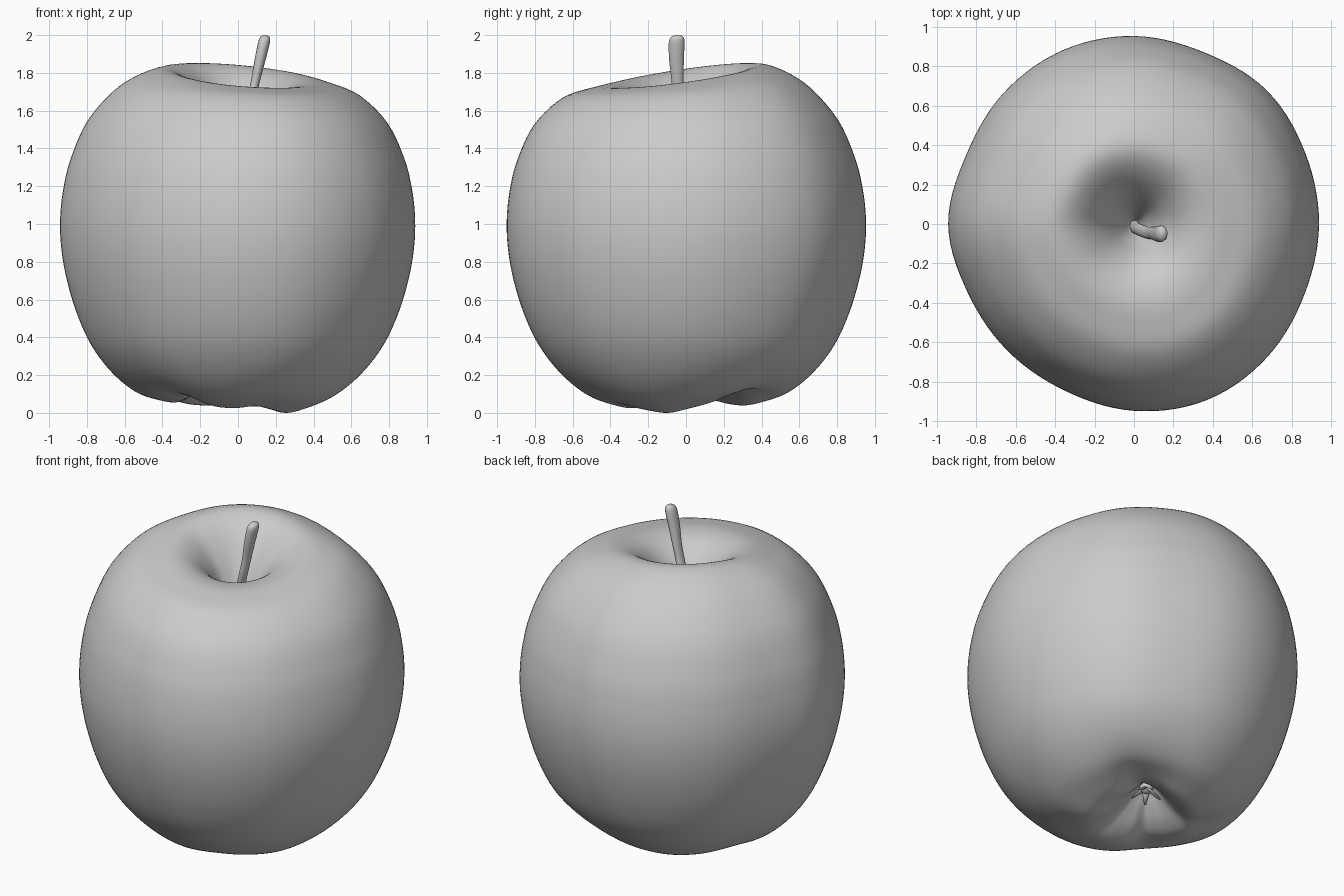
import bpy, bmesh, math
from mathutils import Vector, Matrix

if "Cube" in bpy.data.objects:
    bpy.data.objects.remove(bpy.data.objects["Cube"])


def spline(pts, t, loop=False):
    """Catmull-Rom value at parameter t (in points)."""
    n, i = len(pts), math.floor(t)
    f = t - i
    pick = (lambda k: pts[k % n]) if loop else (lambda k: pts[min(max(k, 0), n - 1)])
    a, b, c, d = (Vector(pick(i + k)) for k in (-1, 0, 1, 2))
    return b + 0.5 * f * ((c - a) + f * ((2 * a - 5 * b + 4 * c - d) + f * (3 * (b - c) + d - a)))


def mesh_object(name, bm):
    bmesh.ops.recalc_face_normals(bm, faces=bm.faces)
    me = bpy.data.meshes.new(name)
    bm.to_mesh(me)
    bm.free()
    for p in me.polygons:
        p.use_smooth = True
    ob = bpy.data.objects.new(name, me)
    bpy.context.collection.objects.link(ob)
    return ob


# Half profile: radius factor, height, weight of bottom lobes, weight of top tilt
PROFILE = [
    (0, .25, .1, 0), (.05, .24, .15, 0), (.12, .15, .45, 0), (.21, .05, .85, 0),
    (.31, 0, 1, 0), (.42, .02, .85, 0), (.56, .085, .5, 0), (.70, .205, .2, 0),
    (.82, .36, 0, 0), (.905, .53, 0, 0), (.963, .71, 0, 0), (.993, .87, 0, 0),
    (1, 1.02, 0, 0), (.983, 1.18, 0, 0), (.940, 1.345, 0, .05), (.845, 1.54, 0, .2),
    (.69, 1.695, 0, .5), (.53, 1.767, 0, .9), (.40, 1.785, 0, 1),
    (.28, 1.738, 0, .7), (.17, 1.63, 0, .3), (.08, 1.48, 0, .05),
    (.03, 1.38, 0, 0), (0, 1.36, 0, 0)]
# Outline radius and bottom rim height every 22.5 degrees from +x
AROUND = [
    (.938, .035), (.940, .07), (.955, .13), (.940, .11), (.953, .07), (.952, .05),
    (.937, .055), (.920, .075), (.942, .065), (.912, .08), (.908, .10), (.915, .05),
    (.947, .035), (.966, .045), (.955, .025), (.935, .01)]

# Apple body
SEG, SUB = 112, 5
bm = bmesh.new()
rings = []
steps = (len(PROFILE) - 1) * SUB
for j in range(steps + 1):
    r, z, wb, wt = spline(PROFILE, j / SUB)
    sink = max(0, 1 - r) ** 2
    cx, cy = (-.06 * sink, .05 * sink) if z < 0.9 else (0, -.01 * sink)
    ring = []
    for i in range(1 if j in (0, steps) else SEG):
        a = 2 * math.pi * i / SEG
        rad, low = spline(AROUND, 16 * i / SEG, True)
        tilt = .055 * math.sin(a) - .035 * math.cos(a)
        ring.append(bm.verts.new((cx + r * rad * math.cos(a), cy + r * rad * math.sin(a),
                                  z + wb * low + wt * tilt)))
    rings.append(ring)
for lo, hi in zip(rings, rings[1:]):
    for i in range(SEG):
        k = (i + 1) % SEG
        quad = [lo[i % len(lo)], lo[k % len(lo)], hi[k % len(hi)], hi[i % len(hi)]]
        bm.faces.new(list(dict.fromkeys(quad)))
base = min(v.co.z for v in bm.verts)
for v in bm.verts:
    v.co.z -= base * max(0, 1 - v.co.z)
mesh_object("apple_body", bm)

# Stem: swept oval, thicker towards the tip
PATH = [(0, -.01, 1.33, .030), (.02, -.025, 1.48, .026), (.07, -.045, 1.66, .026),
        (.093, -.045, 1.76, .027), (.115, -.05, 1.86, .032), (.135, -.05, 1.95, .035),
        (.142, -.047, 1.985, .030), (.143, -.042, 2.0, .014)]
bm = bmesh.new()
tube = []
for j in range((len(PATH) - 1) * 4 + 1):
    x, y, z, r = spline(PATH, j / 4)
    tube.append([bm.verts.new((x + .9 * r * math.cos(a), y + 1.2 * r * math.sin(a), min(z, 2)))
                 for a in (2 * math.pi * i / 16 for i in range(16))])
for lo, hi in zip(tube, tube[1:]):
    for i in range(16):
        bm.faces.new((lo[i], lo[i - 1], hi[i - 1], hi[i]))
bm.faces.new(tube[0])
bm.faces.new(tube[-1])
mesh_object("stem", bm)

# Calyx: five dried sepals around a small bud in the bottom hollow
bm = bmesh.new()
centre = Matrix.Translation((-.055, .045, .24))
bmesh.ops.create_uvsphere(bm, u_segments=12, v_segments=8, radius=.04, matrix=centre)
for k in range(5):
    turn = Matrix.Rotation(math.radians(72 * k + 20), 4, 'Z')
    lean = Matrix.Rotation(math.radians(125 + 12 * (k % 2)), 4, 'Y')
    bmesh.ops.create_cone(bm, cap_ends=True, segments=8, radius1=.03, radius2=.006, depth=.11,
                          matrix=centre @ turn @ lean @ Matrix.Translation((0, 0, .05))
                          @ Matrix.Diagonal((.4, 1, 1, 1)))
mesh_object("calyx", bm)
